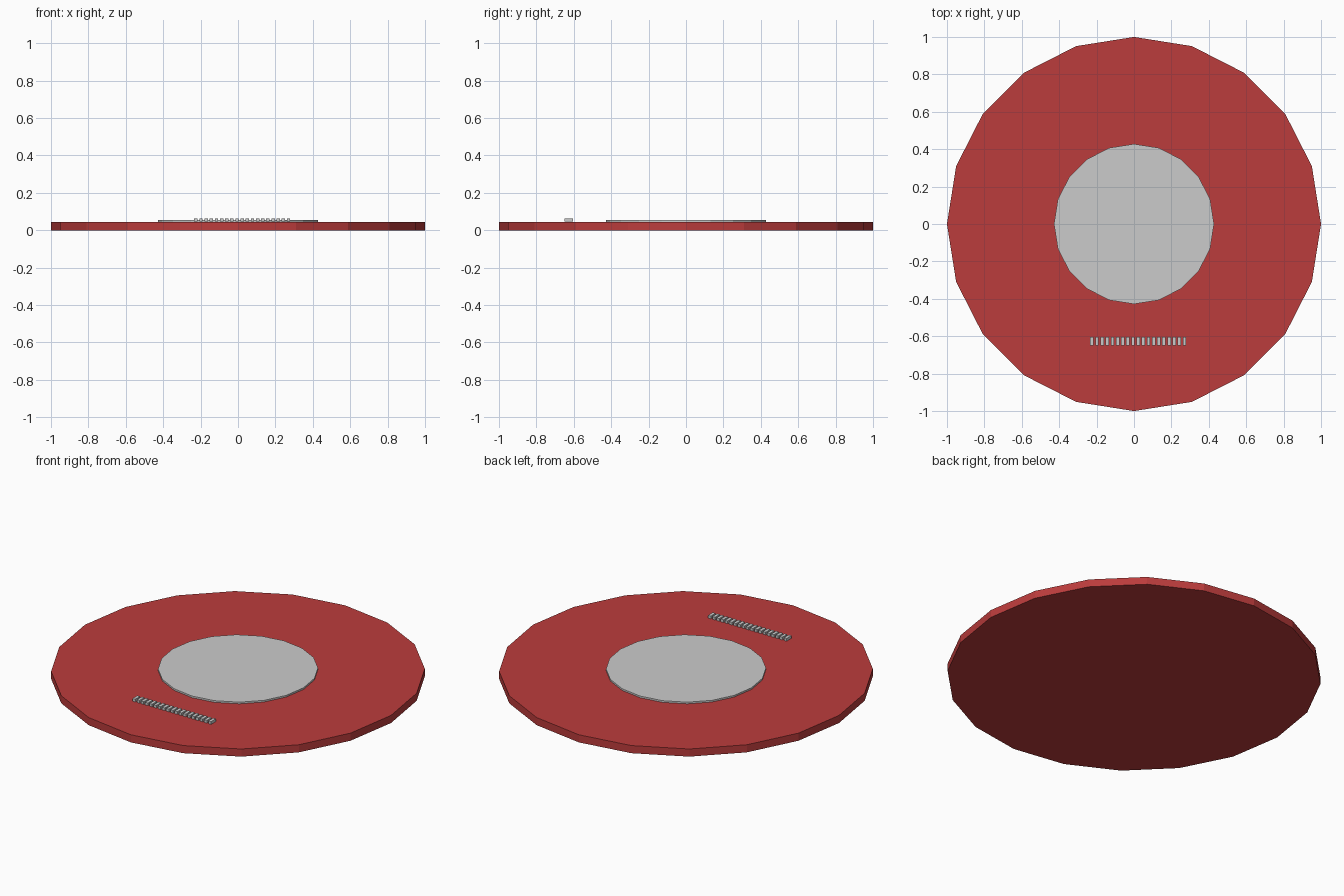
import bpy, bmesh
from mathutils import Matrix, Vector

if "Cube" in bpy.data.objects:
    bpy.data.objects.remove(bpy.data.objects["Cube"])

SIDES = 20


def new_object(name, bm):
    mesh = bpy.data.meshes.new(name)
    bm.to_mesh(mesh)
    bm.free()
    obj = bpy.data.objects.new(name, mesh)
    bpy.context.collection.objects.link(obj)
    return obj


def disc(name, radius, bottom, top):
    # flat-faced cylinder with a vertex on the +x axis
    bm = bmesh.new()
    bmesh.ops.create_circle(bm, cap_ends=True, segments=SIDES, radius=radius,
                            matrix=Matrix.Translation((0, 0, bottom)))
    result = bmesh.ops.extrude_face_region(bm, geom=bm.faces[:])
    top_verts = [g for g in result["geom"] if isinstance(g, bmesh.types.BMVert)]
    bmesh.ops.translate(bm, verts=top_verts, vec=(0, 0, top - bottom))
    bmesh.ops.recalc_face_normals(bm, faces=bm.faces[:])
    return new_object(name, bm)


# Red lid plate
lid = disc("lid_plate", 1.0, 0.0, 0.045)
red = bpy.data.materials.new("red")
red.diffuse_color = (0.5, 0.045, 0.045, 1)
red.use_nodes = True
red.node_tree.nodes["Principled BSDF"].inputs["Base Color"].default_value = red.diffuse_color
lid.data.materials.append(red)

# Grey raised centre
disc("centre_disc", 0.428, 0.043, 0.055)

# Plain raised ribs along the front, an unlettered stand-in for the label
bm = bmesh.new()
count, x0, x1 = 19, -0.225, 0.27
for i in range(count):
    x = x0 + (x1 - x0) * i / (count - 1)
    bmesh.ops.create_cube(bm, size=1, matrix=Matrix.LocRotScale(
        Vector((x, -0.627, 0.055)), None, Vector((0.018, 0.045, 0.016))))
new_object("label_ribs", bm)
